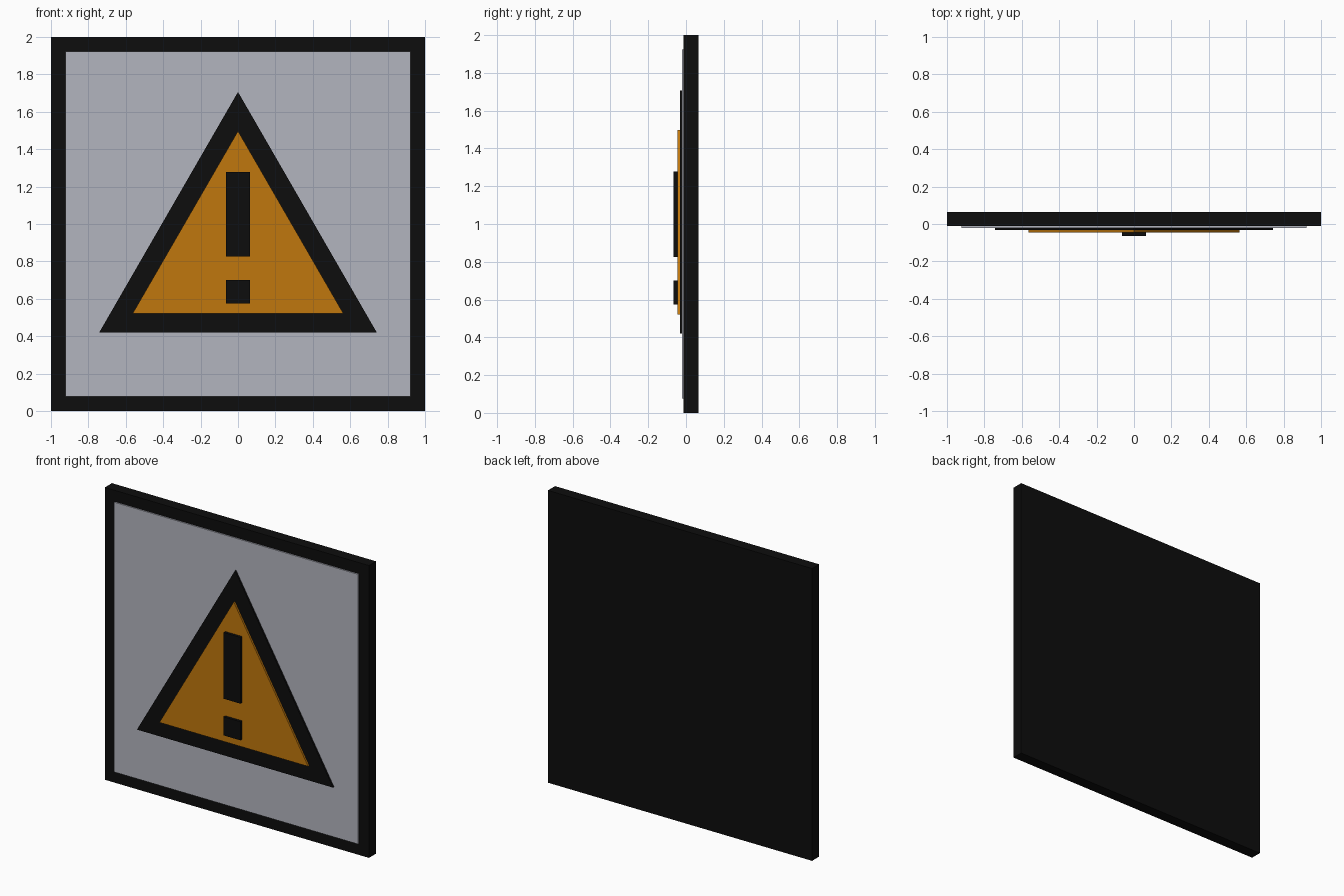
import bpy

if "Cube" in bpy.data.objects:
    bpy.data.objects.remove(bpy.data.objects["Cube"])


def material(name, rgb):
    m = bpy.data.materials.new(name)
    m.diffuse_color = (*rgb, 1)
    m.use_nodes = True
    m.node_tree.nodes["Principled BSDF"].inputs["Base Color"].default_value = m.diffuse_color
    return m


black = material("matte black", (0.004, 0.004, 0.004))
grey = material("panel grey", (0.45, 0.46, 0.52))
orange = material("warning orange", (0.53, 0.185, 0.004))


def plate(name, profile, front, back, mat):
    """Extrude an (x, z) outline, counter-clockwise from the front, along y."""
    n = len(profile)
    verts = [(x, y, z) for y in (front, back) for x, z in profile]
    faces = [tuple(range(n)), tuple(reversed(range(n, 2 * n)))]
    faces += [(i, i + n, (i + 1) % n + n, (i + 1) % n) for i in range(n)]
    mesh = bpy.data.meshes.new(name)
    mesh.from_pydata(verts, [], faces)
    mesh.materials.append(mat)
    obj = bpy.data.objects.new(name, mesh)
    bpy.context.collection.objects.link(obj)
    return obj


def rect(half_width, bottom, top):
    return [(-half_width, bottom), (half_width, bottom), (half_width, top), (-half_width, top)]


def triangle(half_width, bottom, top):
    return [(-half_width, bottom), (half_width, bottom), (0, top)]


# Backing board and face panel
plate("backing_board", rect(1.0, 0.0, 2.0), -0.012, 0.065, black)
plate("face_panel", rect(0.923, 0.077, 1.923), -0.021, -0.012, grey)

# Warning triangle: dark border, then coloured field
plate("triangle_border", triangle(0.742, 0.42, 1.706), -0.033, -0.021, black)
plate("triangle_field", triangle(0.563, 0.522, 1.497), -0.046, -0.033, orange)

# Raised exclamation mark
plate("mark_bar", rect(0.064, 0.825, 1.278), -0.065, -0.046, black)
plate("mark_dot", rect(0.064, 0.574, 0.701), -0.065, -0.046, black)
